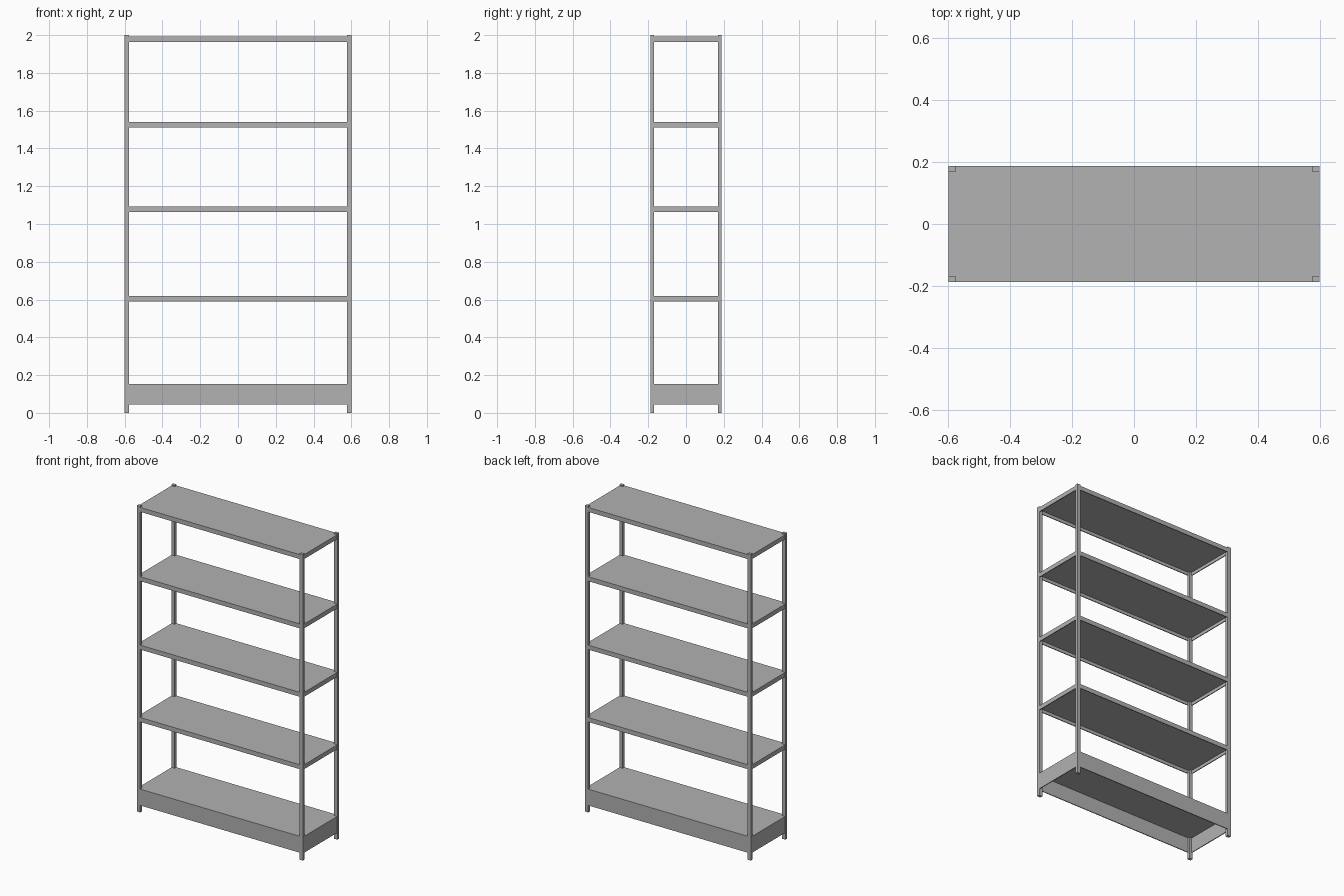
import bpy
import bmesh
from mathutils import Matrix, Vector

cube = bpy.data.objects.get("Cube")
if cube:
    bpy.data.objects.remove(cube, do_unlink=True)

HALF_X, HALF_Y, HEIGHT = 0.6, 0.188, 2.0
POST_X, POST_Y = 0.024, 0.019
GAP = 0.001      # shelf faces sit just inside the post faces
SHEET = 0.008    # thickness of the shelf sheet and its lips

steel = bpy.data.materials.new("grey_steel")
steel.use_nodes = True
grey = (0.445, 0.445, 0.445, 1.0)
steel.diffuse_color = grey
steel.node_tree.nodes["Principled BSDF"].inputs["Base Color"].default_value = grey


def add_box(bm, low, high):
    low, high = Vector(low), Vector(high)
    size = high - low
    matrix = Matrix.Translation((low + high) / 2) @ Matrix.Diagonal((*size, 1))
    bmesh.ops.create_cube(bm, size=1, matrix=matrix)


def finish(bm, name):
    mesh = bpy.data.meshes.new(name)
    bm.to_mesh(mesh)
    bm.free()
    mesh.materials.append(steel)
    obj = bpy.data.objects.new(name, mesh)
    bpy.context.scene.collection.objects.link(obj)


def make_post(name, sx, sy):
    bm = bmesh.new()
    x = sx * (HALF_X - POST_X / 2)
    y = sy * (HALF_Y - POST_Y / 2)
    add_box(bm, (x - POST_X / 2, y - POST_Y / 2, 0),
            (x + POST_X / 2, y + POST_Y / 2, HEIGHT))
    finish(bm, name)


def make_shelf(name, bottom, top):
    # Folded tray, open underneath
    bm = bmesh.new()
    x, y = HALF_X - GAP, HALF_Y - GAP
    add_box(bm, (-x, -y, bottom), (x, y, top))
    bm.normal_update()
    under = min(bm.faces, key=lambda f: f.calc_center_median().z)
    bmesh.ops.inset_region(bm, faces=[under], thickness=SHEET)
    for vert in under.verts:
        vert.co.z = bottom
    result = bmesh.ops.extrude_face_region(bm, geom=[under])
    for item in result["geom"]:
        if isinstance(item, bmesh.types.BMVert):
            item.co.z = top - SHEET
    if under.is_valid:
        bmesh.ops.delete(bm, geom=[under], context="FACES_ONLY")
    bmesh.ops.recalc_face_normals(bm, faces=bm.faces)
    finish(bm, name)


# Four corner posts
for side, sx in (("right", -1), ("left", 1)):
    for end, sy in (("front", -1), ("back", 1)):
        make_post(f"{end}_{side}_post", sx, sy)

# Deep base shelf and four thin shelves
make_shelf("base_shelf", 0.045, 0.152)
for name, top in (("lower", 0.62), ("middle", 1.093),
                  ("upper", 1.54), ("top", 1.993)):
    make_shelf(f"{name}_shelf", top - 0.029, top)
